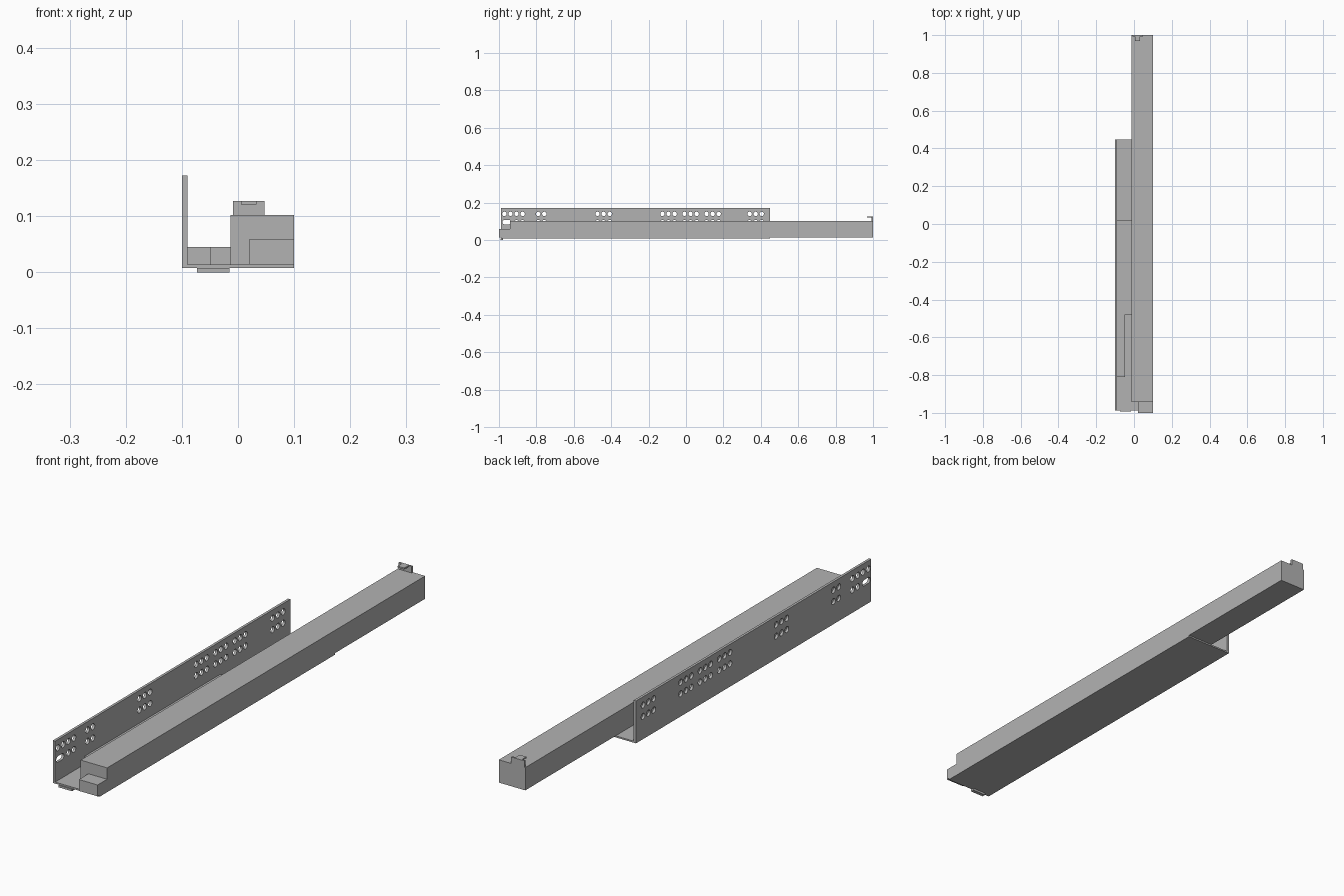
import bpy, bmesh
from math import sin, cos, tau
from mathutils import Vector

default = bpy.data.objects.get("Cube")
if default:
    bpy.data.objects.remove(default, do_unlink=True)

steel = bpy.data.materials.new("grey steel")
steel.use_nodes = True
GREY = (0.45, 0.45, 0.45, 1)
steel.diffuse_color = GREY
steel.node_tree.nodes["Principled BSDF"].inputs["Base Color"].default_value = GREY


def finish(name, bm):
    bmesh.ops.recalc_face_normals(bm, faces=bm.faces)
    mesh = bpy.data.meshes.new(name)
    bm.to_mesh(mesh)
    bm.free()
    mesh.materials.append(steel)
    obj = bpy.data.objects.new(name, mesh)
    bpy.context.collection.objects.link(obj)
    return obj


def prism(bm, points, sweep):
    """Extrude a closed outline along a vector."""
    face = bm.faces.new([bm.verts.new(p) for p in points])
    out = bmesh.ops.extrude_face_region(bm, geom=[face])
    verts = [v for v in out["geom"] if isinstance(v, bmesh.types.BMVert)]
    bmesh.ops.translate(bm, verts=verts, vec=Vector(sweep))


def box(name, x, y, z):
    bm = bmesh.new()
    prism(bm, [(x[0], y[0], z[0]), (x[1], y[0], z[0]),
               (x[1], y[1], z[0]), (x[0], y[1], z[0])], (0, 0, z[1] - z[0]))
    return finish(name, bm)


def hole(bm, y, z, half_slot=0.0, r=0.0118, n=16):
    """Round or slotted cutter running along x."""
    pts = []
    for i in range(n):
        a = tau * (i + 0.5) / n
        side = half_slot if cos(a) > 0 else -half_slot
        pts.append((-0.13, y + side + r * cos(a), z + r * sin(a)))
    prism(bm, pts, (0.07, 0, 0))


# Fixed bracket: one L-shaped section swept along its length
FRONT, BACK = -0.988, 0.448
section = [(-0.1, 0.008), (0.1, 0.008), (0.1, 0.014),
           (-0.09, 0.014), (-0.09, 0.172), (-0.1, 0.172)]
bm = bmesh.new()
prism(bm, [(x, FRONT, z) for x, z in section], (0, BACK - FRONT, 0))
bracket = finish("mounting_bracket", bm)

# Screw holes in two rows, in groups of (first position, count)
PITCH, UPPER, LOWER = 0.0325, 0.14, 0.096
groups = [(-0.971, 4), (-0.79, 2), (-0.473, 3), (-0.126, 3),
          (-0.008, 3), (0.11, 3), (0.34, 3)]
bm = bmesh.new()
for start, count in groups:
    for i in range(count):
        hole(bm, start + i * PITCH, UPPER)
        if count < 4 or i > 1:
            hole(bm, start + i * PITCH, LOWER)
hole(bm, -0.958, LOWER, half_slot=0.012)
cutter = finish("hole_cutter", bm)
cutter.hide_render = True

cut = bracket.modifiers.new("screw holes", "BOOLEAN")
cut.operation = "DIFFERENCE"
cut.solver = "EXACT"
cut.object = cutter
bpy.context.view_layer.update()
graph = bpy.context.evaluated_depsgraph_get()
cut_mesh = bpy.data.meshes.new_from_object(bracket.evaluated_get(graph))
bracket.modifiers.clear()
bracket.data = cut_mesh
bpy.data.objects.remove(cutter, do_unlink=True)

# Small lip under the front of the bracket
box("bottom_lip", (-0.073, -0.015), (-0.992, -0.978), (0, 0.008))

# Sliding rail with its stepped front end
box("sliding_rail", (-0.013, 0.1), (-0.942, 1.0), (0.014, 0.102))
box("front_step", (0.02, 0.1), (-1.0, -0.942), (0.014, 0.058))

# Low carriage blocks between bracket and rail
box("outer_carriage", (-0.09, -0.048), (-0.81, 0.022), (0.014, 0.045))
box("inner_carriage", (-0.048, -0.013), (-0.48, 0.022), (0.014, 0.045))

# Hook at the back of the rail
box("hook_plate", (-0.009, 0.047), (0.993, 1.0), (0.102, 0.127))
box("hook_tongue", (0.005, 0.033), (0.968, 0.993), (0.121, 0.127))
